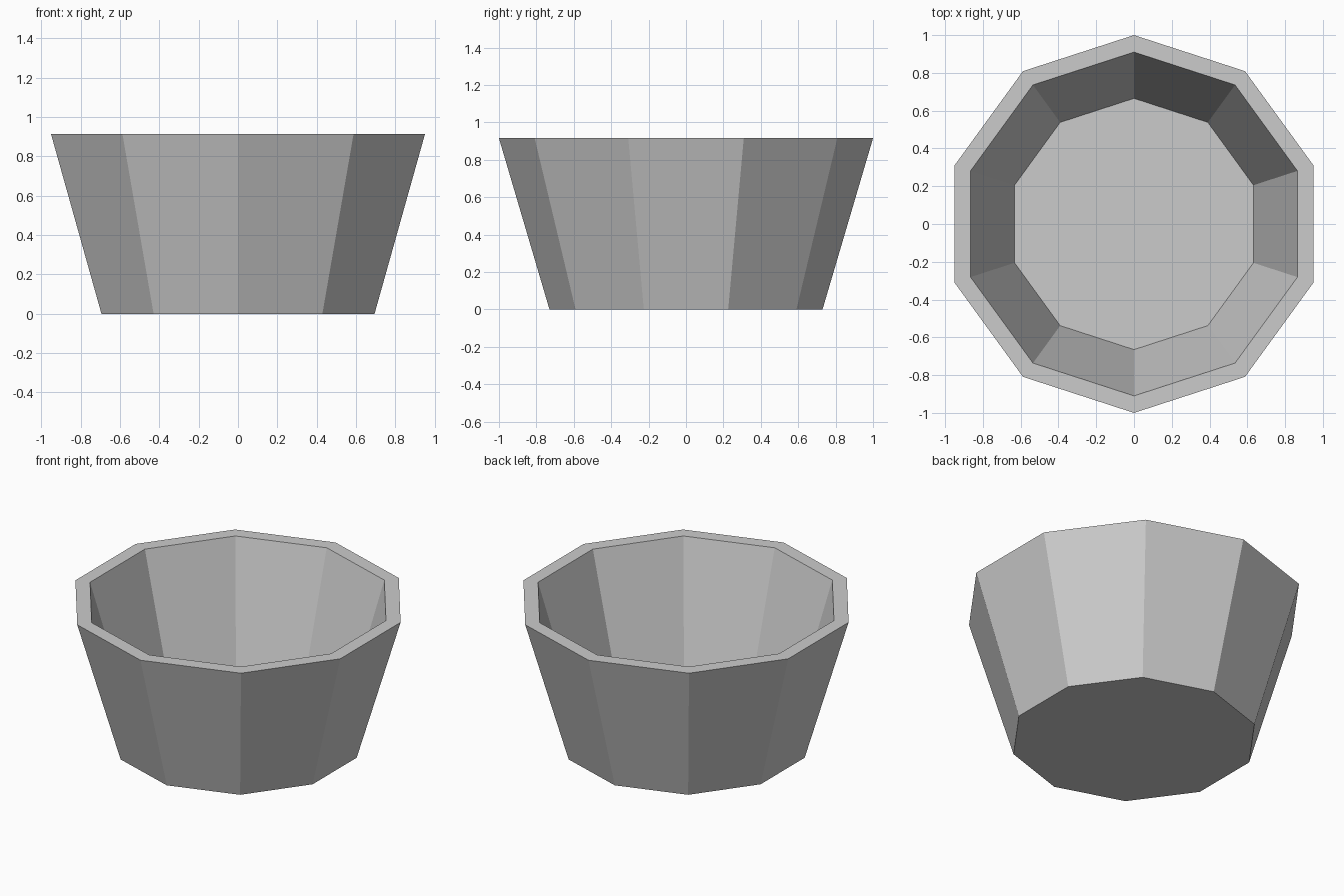
import bpy
import bmesh
from math import cos, sin, tau

SIDES = 10
HEIGHT = 0.915
FLOOR = 0.083

cube = bpy.data.objects.get("Cube")
if cube:
    bpy.data.objects.remove(cube, do_unlink=True)

grey = bpy.data.materials.new("plain_grey")
grey.use_nodes = True
colour = (0.6, 0.6, 0.6, 1)
grey.diffuse_color = colour
grey.node_tree.nodes["Principled BSDF"].inputs["Base Color"].default_value = colour


def add_ring(bm, radius, z):
    """Ring of vertices with one corner pointing to the back."""
    angles = [tau * i / SIDES for i in range(SIDES)]
    return [bm.verts.new((radius * sin(a), radius * cos(a), z)) for a in angles]


# Bowl: outer wall, flat rim, inner wall, closed by the base and inner floor
bm = bmesh.new()
profile = [(0.73, 0), (1, HEIGHT), (0.91, HEIGHT), (0.665, FLOOR)]
rings = [add_ring(bm, r, z) for r, z in profile]
for low, high in zip(rings, rings[1:]):
    for i in range(SIDES):
        j = (i + 1) % SIDES
        bm.faces.new((low[i], low[j], high[j], high[i]))
bm.faces.new(rings[0])
bm.faces.new(rings[-1])
bmesh.ops.recalc_face_normals(bm, faces=bm.faces)

mesh = bpy.data.meshes.new("bowl")
bm.to_mesh(mesh)
bm.free()
mesh.materials.append(grey)
bowl = bpy.data.objects.new("bowl", mesh)
bpy.context.collection.objects.link(bowl)
